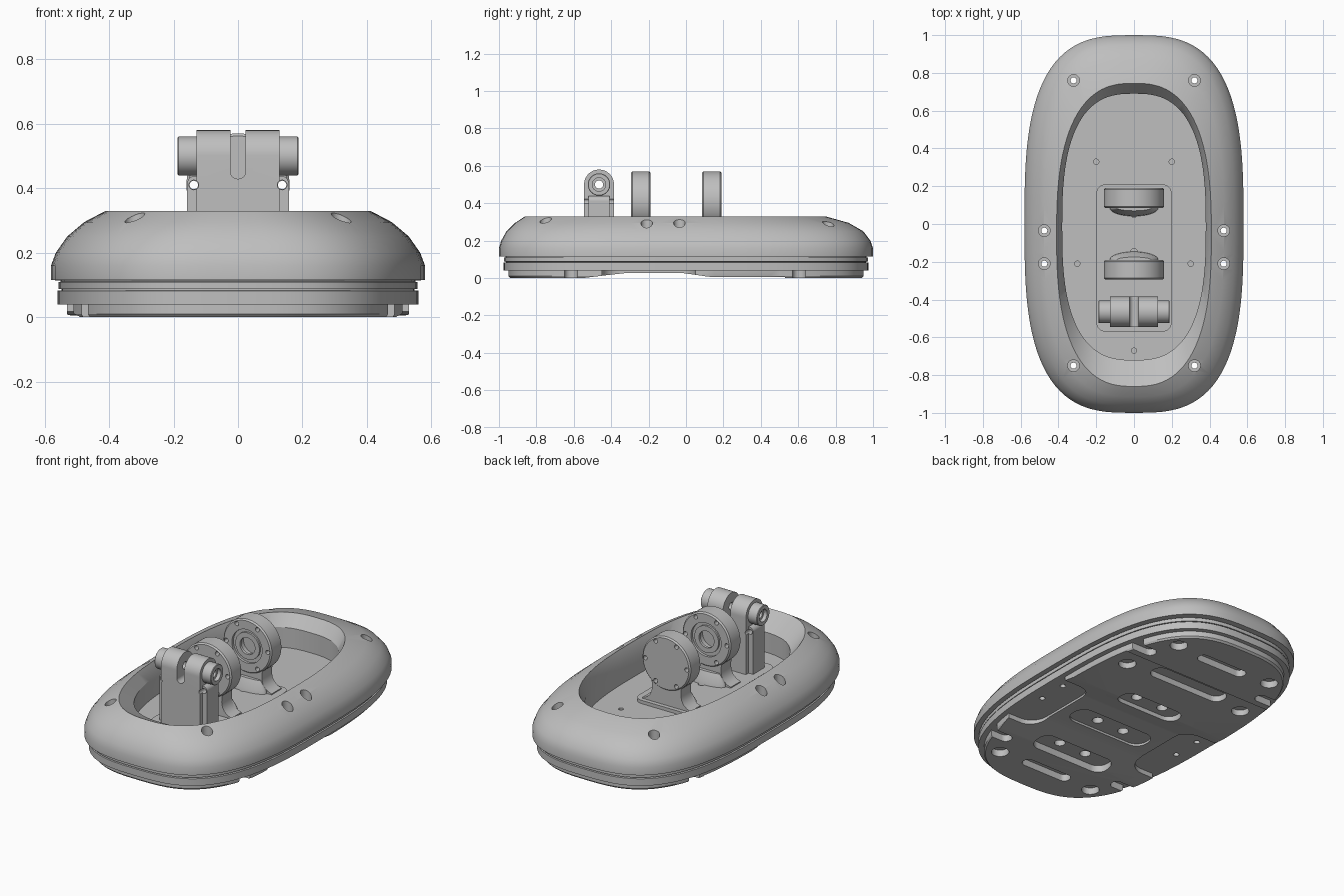
import bpy, bmesh
from math import sin, cos, pi, radians
from mathutils import Vector, Matrix

if "Cube" in bpy.data.objects:
    bpy.data.objects.remove(bpy.data.objects["Cube"])

grey = bpy.data.materials.new("plain grey")
grey.use_nodes = True
grey.diffuse_color = (0.52, 0.52, 0.52, 1)
grey.node_tree.nodes["Principled BSDF"].inputs["Base Color"].default_value = (0.52, 0.52, 0.52, 1)
TURN = {"x": Matrix.Rotation(pi / 2, 4, "Y"), "y": Matrix.Rotation(-pi / 2, 4, "X"), "z": Matrix()}


def make(name, bm):
    bmesh.ops.recalc_face_normals(bm, faces=bm.faces)
    mesh = bpy.data.meshes.new(name)
    bm.to_mesh(mesh)
    bm.free()
    ob = bpy.data.objects.new(name, mesh)
    bpy.context.collection.objects.link(ob)
    mesh.materials.append(grey)
    return ob


def loft(name, rings, steps=96):
    """Stack of superellipse rings: half width, front y, back y, z, exponent."""
    bm = bmesh.new()
    loops = []
    for a, front, back, z, n in rings:
        loop = []
        for i in range(steps):
            c, s = cos(2 * pi * i / steps), sin(2 * pi * i / steps)
            x = abs(c) ** (2 / n) * (1 if c > 0 else -1)
            y = abs(s) ** (2 / n) * (1 if s > 0 else -1)
            loop.append(bm.verts.new((a * x, (front + back) / 2 + (back - front) / 2 * y, z)))
        loops.append(loop)
    for low, high in zip(loops, loops[1:]):
        for i in range(steps):
            j = (i + 1) % steps
            bm.faces.new((low[i], low[j], high[j], high[i]))
    bm.faces.new(loops[0])
    bm.faces.new(loops[-1])
    return make(name, bm)


def rod(name, axis, center, r, length, bevel=0, steps=40):
    bm = bmesh.new()
    bmesh.ops.create_cone(bm, cap_ends=True, segments=steps, radius1=r, radius2=r, depth=length)
    if bevel:
        rims = [e for e in bm.edges if abs(e.verts[0].co.z - e.verts[1].co.z) < 1e-5]
        bmesh.ops.bevel(bm, geom=rims, offset=bevel, segments=1, affect="EDGES")
    bm.transform(Matrix.Translation(center) @ TURN[axis])
    return make(name, bm)


def box(name, lo, hi, corner=0):
    lo, hi = Vector(lo), Vector(hi)
    bm = bmesh.new()
    bmesh.ops.create_cube(bm, size=1)
    bm.transform(Matrix.Translation((lo + hi) / 2) @ Matrix.Diagonal((*(hi - lo), 1)))
    if corner:
        upright = [e for e in bm.edges if abs(e.verts[0].co.z - e.verts[1].co.z) > 1e-5]
        bmesh.ops.bevel(bm, geom=upright, offset=corner, segments=8, profile=0.5, affect="EDGES")
    return make(name, bm)


def prism(name, axis, pts, lo, hi):
    """Extrude a (horizontal, z) outline along x or y."""
    bm = bmesh.new()
    place = (lambda p: (lo, p[0], p[1])) if axis == "x" else (lambda p: (p[0], lo, p[1]))
    face = bm.faces.new([bm.verts.new(place(p)) for p in pts])
    new = bmesh.ops.extrude_face_region(bm, geom=[face])["geom"]
    shift = Vector((hi - lo, 0, 0) if axis == "x" else (0, hi - lo, 0))
    bmesh.ops.translate(bm, vec=shift, verts=[v for v in new if isinstance(v, bmesh.types.BMVert)])
    return make(name, bm)


def cut(ob, *cutters):
    for c in cutters:
        mod = ob.modifiers.new("cut", "BOOLEAN")
        mod.operation, mod.solver, mod.object = "DIFFERENCE", "EXACT", c
        bpy.context.view_layer.objects.active = ob
        bpy.ops.object.modifier_apply(modifier=mod.name)
        bpy.data.objects.remove(c)


FLOOR, DECK = 0.14, 0.16

# Rounded hull with seam grooves, a sloped rim and a sunken tray
skin = [(.56, .975, .04), (.56, .975, .082), (.547, .962, .083), (.547, .962, .087),
        (.557, .973, .088), (.557, .973, .109), (.55, .965, .11), (.55, .965, .114),
        (.58, 1, .115), (.58, 1, .16)]
hull = loft("hull", [(a, -b, b, z, 3) for a, b, z in skin] + [
    (.565, -.988, .986, .2, 3), (.53, -.96, .948, .25, 2.95), (.477, -.914, .87, .295, 2.8),
    (.41, -.86, .745, .33, 2.6), (.38, -.72, .69, .26, 2.7), (.38, -.72, .69, FLOOR, 2.7)])

# Sole plate under the hull, arched in the middle, notched between the feet
sole = loft("sole", [(.525, -.94, .94, 0, 3), (.53, -.95, .95, .01, 3), (.53, -.95, .95, .055, 3)])
cut(sole, prism("arch", "x", [(-.57, -.01), (-.55, 0), (-.42, .016), (-.32, .027), (-.02, .027),
                              (.06, .016), (.12, .007), (.53, .005), (.53, -.01)], -.7, .7))
for s in (1, -1):
    for y0, y1, x0 in ((-.45, .05, .33), (.57, .64, .36), (-.65, -.58, .36)):
        xs = sorted((s * x0, s * .7))
        cut(sole, box("notch", (xs[0], y0, -.1), (xs[1], y1, .1), min(.1, (y1 - y0) * .48)))
    for x, y in ((.32, .76), (.32, -.75), (.4, .42)):
        cut(sole, rod("foot_bore", "z", (s * x, y, 0), .048, .2))

# Pockets in the sole, some with screw bores
for y, w, d, bores in ((.74, .16, .035, 0), (.46, .25, .055, 0), (.13, .2, .065, 1),
                       (-.2, .26, .075, 1), (-.52, .25, .07, 1), (-.74, .16, .035, 0)):
    cut(sole, box("pocket", (-w, y - d, -.1), (w, y + d, .1), d * .9))
    for x in (-.09, .09) if bores else ():
        cut(hull, rod("pocket_bore", "z", (x, y, .05), .03, .09))

# Counterbored screw holes through the hull
for s in (1, -1):
    for x, y, z in ((.32, .76, .22), (.32, -.75, .22), (.475, -.035, .2), (.475, -.21, .2)):
        cut(hull, rod("screw_hole", "z", (s * x, y, .2), .016, .6),
            rod("counterbore", "z", (s * x, y, z + .15), .031, .3))
for x, y in ((.2, .33), (-.2, .33), (.3, -.21), (-.3, -.21), (0, -.67)):
    cut(hull, rod("tray_hole", "z", (x, y, FLOOR), .014, .04, steps=20))

# Deck plate on the tray floor
deck = box("deck_plate", (-.2, -.57, FLOOR - .01), (.2, .21, DECK), .05)
for y in (.055, -.15):
    cut(deck, rod("deck_hole", "z", (0, y, DECK), .02, .03, steps=24))

# Two facing bearing stands
HUB = .41
half = [(.16, DECK - .01), (.16, .166), (.135, .174), (.113, .192), (.1, .215), (.095, .245),
        (.098, .28), (.1, .33)]
for label, y0, y1, inner in (("front", -.295, -.19, 1), ("rear", .085, .19, -1)):
    face = y1 if inner > 0 else y0
    mid = (y0 + y1) / 2
    stand = prism(label + "_stand", "y", half + [(-x, z) for x, z in reversed(half)], y0 + .005, y1 - .005)
    disc = rod(label + "_bearing", "y", (0, mid, HUB), .16, y1 - y0, .008, 64)
    cut(disc, rod("step", "y", (0, face, HUB), .1, .03), rod("bore", "y", (0, face, HUB), .065, .12))
    for k in range(6):
        spot = (.137 * cos(k * pi / 3), mid, HUB + .137 * sin(k * pi / 3))
        for part in (disc, stand):
            cut(part, rod("bolt_hole", "y", spot, .013, .3, steps=20))
    cut(stand, rod("stand_relief", "y", (0, face, HUB), .1, .12))
    # Hub ring around the bore
    ring = rod(label + "_hub_ring", "y", (0, face - inner * .012, HUB), .08, .016)
    cut(ring, rod("ring_bore", "y", (0, face, HUB), .05, .1))
    # Low toe that braces the stand
    loft(label + "_toe", [(.13, face - .045, face + .045, DECK - .01, 2),
                          (.125, face - .04, face + .04, .18, 2),
                          (.09, face - .015, face + .015, .23, 2)], steps=40)

# Front clevis with a rounded top, a slot and a split hollow pin
CY, CZ = -.465, .5
outline = [(CY + .08, DECK - .01)] + [
    (CY + .08 * cos(radians(t)), CZ + .08 * sin(radians(t))) for t in range(0, 181, 6)
] + [(CY - .08, DECK - .01)]
clevis = prism("clevis", "x", outline, -.128, .128)
pin = rod("clevis_pin", "x", (0, CY, CZ), .06, .375, .003, 48)
cut(clevis, rod("pin_seat", "x", (0, CY, CZ), .045, .6))
cut(pin, rod("pin_bore", "x", (0, CY, CZ), .022, .6))
for s in (1, -1):
    cut(pin, rod("pin_counterbore", "x", (s * .19, CY, CZ), .036, .05))
for part in (clevis, pin):
    cut(part, box("slot", (-.024, -.6, .453), (.024, -.3, .7)), rod("slot_end", "y", (0, CY, .453), .024, .3))
for s in (1, -1):
    xs = sorted((s * .105, s * .158))
    lug = box("clevis_lug", (xs[0], -.52, DECK - .01), (xs[1], -.41, .412))
    cap = rod("lug_cap", "y", (s * .1315, CY, .412), .0265, .11)
    for part in (lug, cap, clevis):
        cut(part, rod("lug_hole", "y", (s * .137, CY, HUB), .015, .3, steps=20))

# Smooth curved faces while keeping edges crisp
for ob in bpy.context.collection.objects:
    if ob.type == "MESH" and ob.data.materials and ob.data.materials[0] == grey:
        bpy.ops.object.select_all(action="DESELECT")
        ob.select_set(True)
        bpy.context.view_layer.objects.active = ob
        bpy.ops.object.shade_smooth_by_angle(angle=radians(28))
